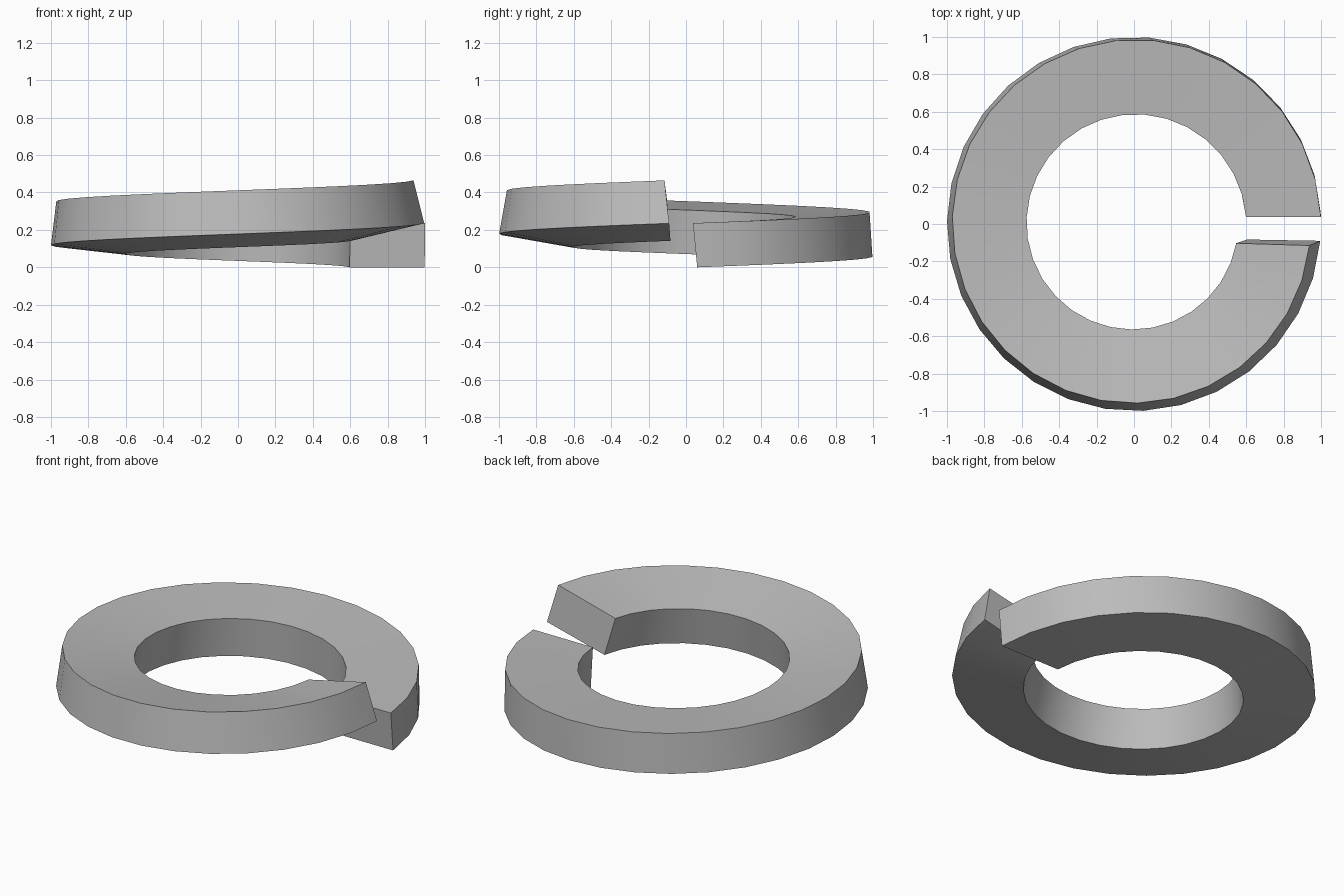
import bpy
import bmesh
from math import asin, cos, sin, pi, radians

cube = bpy.data.objects.get("Cube")
if cube:
    bpy.data.objects.remove(cube, do_unlink=True)

SEGMENTS = 30
WIDTH, HEIGHT = 0.4, 0.236   # radial width and height of the section
RISE = 0.235                 # climb of the lower outer edge over one turn
TWIST = radians(13.5)        # section tilt reached at the raised end

# Section corners: inward offset, height offset, y at the low end, y at the raised end
CORNERS = [
    (0, 0, 0.06, -0.09),
    (0, HEIGHT, 0.037, -0.115),
    (WIDTH, HEIGHT, 0.037, -0.103),
    (WIDTH, 0, 0.06, -0.083),
]


def corner_point(t, inward, up, y_start, y_end):
    """Place one section corner at fraction t of the turn."""
    def radius(tilt):
        return 1 - inward * cos(tilt) - up * sin(tilt)
    tilt = TWIST * t
    start = asin(y_start / radius(0))
    end = 2 * pi + asin(y_end / radius(TWIST))
    angle = start + (end - start) * t
    r = radius(tilt)
    z = RISE * t - inward * sin(tilt) + up * cos(tilt)
    return r * cos(angle), r * sin(angle), z


# Split ring swept along one rising, twisting turn
bm = bmesh.new()
rings = [[bm.verts.new(corner_point(i / SEGMENTS, *c)) for c in CORNERS]
         for i in range(SEGMENTS + 1)]
for a, b in zip(rings, rings[1:]):
    for k in range(4):
        n = (k + 1) % 4
        bm.faces.new((a[k], b[k], b[n], a[n]))

# Flat cut ends
bm.faces.new(rings[0])
bm.faces.new(rings[-1][::-1])
bmesh.ops.recalc_face_normals(bm, faces=bm.faces)

mesh = bpy.data.meshes.new("split_ring")
bm.to_mesh(mesh)
bm.free()
ring = bpy.data.objects.new("split_ring", mesh)
bpy.context.collection.objects.link(ring)

# Plain grey metal
grey = bpy.data.materials.new("grey_metal")
grey.use_nodes = True
grey.diffuse_color = (0.5, 0.5, 0.5, 1)
grey.node_tree.nodes["Principled BSDF"].inputs["Base Color"].default_value = (0.5, 0.5, 0.5, 1)
mesh.materials.append(grey)

# Smooth walls with crisp edges
bpy.ops.object.select_all(action="DESELECT")
ring.select_set(True)
bpy.context.view_layer.objects.active = ring
bpy.ops.object.shade_smooth_by_angle(angle=radians(30))
